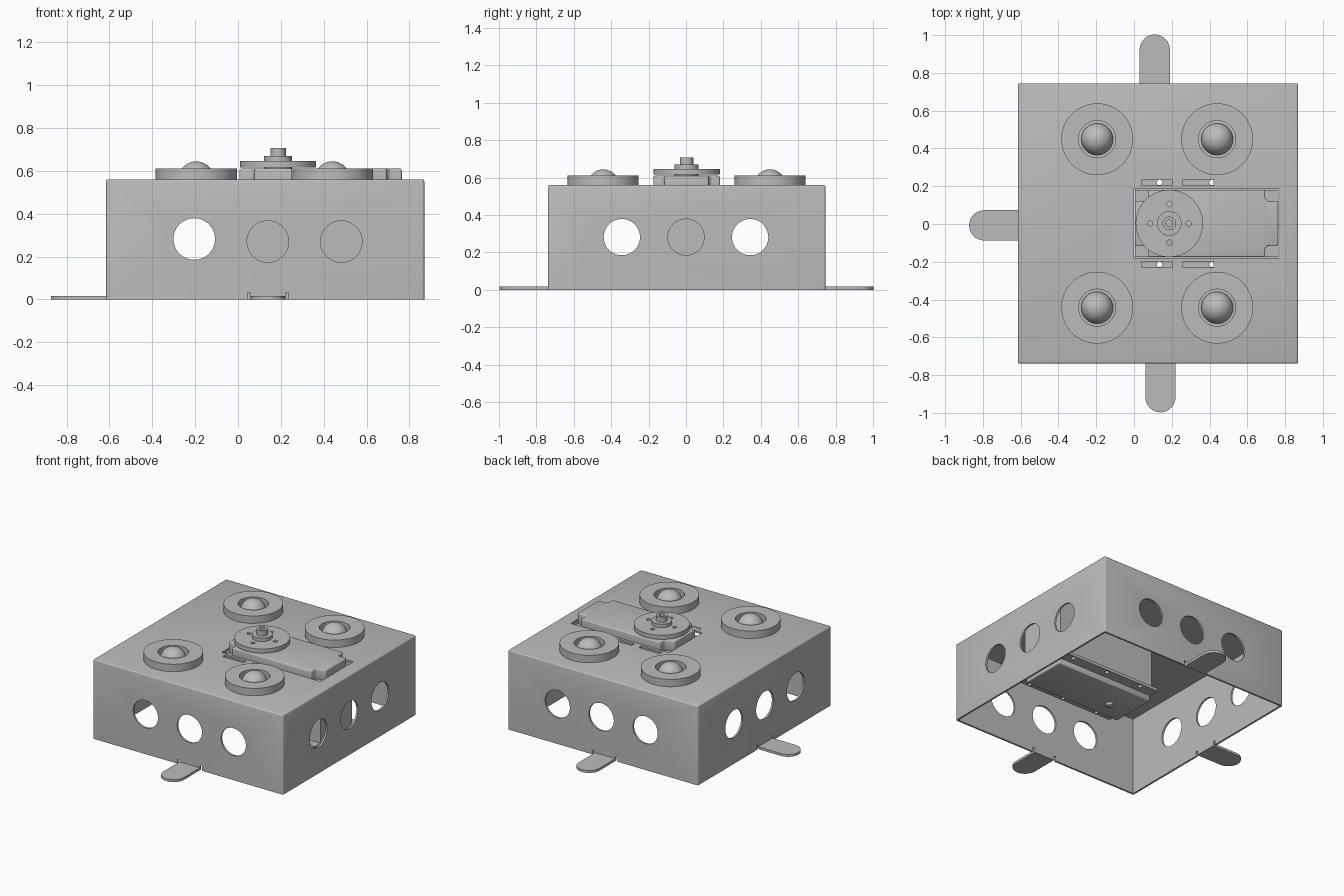
import bpy, bmesh, math
from mathutils import Matrix, Vector

if "Cube" in bpy.data.objects:
    bpy.data.objects.remove(bpy.data.objects["Cube"])

grey = bpy.data.materials.new("plain_grey")
grey.use_nodes = True
COL = (0.5, 0.5, 0.5, 1)
grey.diffuse_color = COL
grey.node_tree.nodes["Principled BSDF"].inputs["Base Color"].default_value = COL

CX, CY, HALF, TOP, WALL = 0.127, 0.003, 0.742, 0.56, 0.013


def add_box(bm, x0, x1, y0, y1, z0, z1):
    mid = Vector(((x0 + x1) / 2, (y0 + y1) / 2, (z0 + z1) / 2))
    m = Matrix.Translation(mid) @ Matrix.Diagonal((x1 - x0, y1 - y0, z1 - z0, 1))
    return bmesh.ops.create_cube(bm, size=1, matrix=m)["verts"]


def add_cyl(bm, pos, r, depth, axis="Z", seg=48):
    rot = {"Z": Matrix(), "X": Matrix.Rotation(math.pi / 2, 4, "Y"),
           "Y": Matrix.Rotation(math.pi / 2, 4, "X")}[axis]
    bmesh.ops.create_cone(bm, cap_ends=True, segments=seg, radius1=r, radius2=r,
                          depth=depth, matrix=Matrix.Translation(pos) @ rot)


def finish(bm, name, bevel=0, smooth=True):
    bmesh.ops.recalc_face_normals(bm, faces=bm.faces)
    me = bpy.data.meshes.new(name)
    bm.to_mesh(me)
    bm.free()
    ob = bpy.data.objects.new(name, me)
    bpy.context.collection.objects.link(ob)
    me.materials.append(grey)
    if bevel:
        mod = ob.modifiers.new("soft_edges", "BEVEL")
        mod.width, mod.segments, mod.limit_method = bevel, 3, "ANGLE"
        apply(ob, mod)
    if smooth:
        select(ob)
        bpy.ops.object.shade_smooth_by_angle(angle=math.radians(35))
    return ob


def select(ob):
    bpy.ops.object.select_all(action="DESELECT")
    ob.select_set(True)
    bpy.context.view_layer.objects.active = ob


def apply(ob, mod):
    select(ob)
    bpy.ops.object.modifier_apply(modifier=mod.name)


def cut(ob, bm):
    tool = finish(bm, "cutter", smooth=False)
    tool.hide_render = True
    mod = ob.modifiers.new("cut", "BOOLEAN")
    mod.object, mod.operation, mod.solver = tool, "DIFFERENCE", "EXACT"
    apply(ob, mod)
    bpy.data.objects.remove(tool)


def lathe(name, pos, profile, seg=64):
    bm = bmesh.new()
    vs = [bm.verts.new((r, 0, z)) for r, z in profile]
    es = [bm.edges.new(p) for p in zip(vs, vs[1:])]
    bmesh.ops.spin(bm, geom=vs + es, cent=(0, 0, 0), axis=(0, 0, 1),
                   angle=math.tau, steps=seg, use_duplicate=False)
    bmesh.ops.remove_doubles(bm, verts=bm.verts, dist=1e-4)
    bmesh.ops.translate(bm, verts=bm.verts, vec=pos)
    return finish(bm, name)


def prism(name, pts, z0, z1, bevel=0):
    bm = bmesh.new()
    face = bm.faces.new([bm.verts.new((x, y, z0)) for x, y in pts])
    new = bmesh.ops.extrude_face_region(bm, geom=[face])["geom"]
    bmesh.ops.translate(bm, vec=(0, 0, z1 - z0),
                        verts=[v for v in new if isinstance(v, bmesh.types.BMVert)])
    return finish(bm, name, bevel)


# Housing: open-bottomed box with softened outer edges
bm = bmesh.new()
add_box(bm, CX - HALF, CX + HALF, CY - HALF, CY + HALF, 0, TOP)
bot = [e for e in bm.edges if all(v.co.z < 0.01 for v in e.verts)]
bmesh.ops.bevel(bm, geom=[e for e in bm.edges if e not in bot], offset=0.01,
                segments=3, profile=0.5, affect="EDGES")
housing = finish(bm, "housing", smooth=False)
bm = bmesh.new()
inn = HALF - WALL
add_box(bm, CX - inn, CX + inn, CY - inn, CY + inn, -0.1, TOP - WALL)
cut(housing, bm)

# Three round openings in each wall
tabs = [("front_tab", (0.14, CY - HALF), -90), ("back_tab", (0.11, CY + HALF), 90),
        ("right_tab", (CX - HALF, -0.007), 180)]
bm = bmesh.new()
for k in (-1, 0, 1):
    off = 0.343 * k
    for s in (-1, 1):
        z = 0.27 if s < 0 and k >= 0 else 0.282
        add_cyl(bm, (0.139 + off, CY + s * HALF, z), 0.097, 0.1, "Y")
        add_cyl(bm, (CX + s * HALF, off, 0.282), 0.097, 0.1, "X")
# Relief slits beside each tab
for _, (x, y), ang in tabs:
    for s in (-1, 1):
        vs = add_box(bm, -0.05, 0.05, s * 0.088 - 0.007, s * 0.088 + 0.007, -0.05, 0.032)
        bmesh.ops.transform(bm, verts=vs, matrix=Matrix.Translation((x, y, 0))
                            @ Matrix.Rotation(math.radians(ang), 4, "Z"))
# Motor opening and mounting slots in the lid
add_box(bm, 0, 0.77, CY - 0.183, CY + 0.183, 0.5, 0.6)
for s in (-1, 1):
    for x0, x1 in ((0.04, 0.205), (0.258, 0.42)):
        add_box(bm, x0, x1, CY + s * 0.217 - 0.016, CY + s * 0.217 + 0.016, 0.5, 0.6)
cut(housing, bm)
select(housing)
bpy.ops.object.shade_smooth_by_angle(angle=math.radians(35))

# Round-ended tabs lying flat at the base
for name, (x, y), ang in tabs:
    reach = 1 - HALF - 0.08
    arc = [math.radians(a) for a in range(-90, 91, 9)]
    pts = [(-WALL, 0.08), (-WALL, -0.08)]
    pts += [(reach + 0.08 * math.cos(a), 0.08 * math.sin(a)) for a in arc]
    rot = Matrix.Rotation(math.radians(ang), 2)
    prism(name, [tuple(rot @ Vector(p) + Vector((x, y))) for p in pts], 0, 0.017)

# Four ball casters, each a raised ring around a ball
for i, x in enumerate((-0.195, 0.44)):
    for j, y in enumerate((-0.446, 0.446)):
        pos = (x, CY + y, TOP)
        tag = ("right", "left")[i] + "_" + ("front", "back")[j]
        lathe(tag + "_caster_ring", pos, [(0.098, 0.001), (0.098, 0.052), (0.19, 0.052), (0.19, 0)])
        arc = [math.radians(a) for a in range(0, 91, 6)]
        lathe(tag + "_caster_ball", pos, [(0.084 * math.cos(a), 0.084 * math.sin(a)) for a in arc])

# Motor body hanging through the lid
bm = bmesh.new()
add_box(bm, 0.006, 0.764, CY - 0.176, CY + 0.176, 0.1, 0.535)
finish(bm, "motor_body")
bm = bmesh.new()
add_box(bm, 0.006, 0.764, CY - 0.165, CY + 0.165, 0.06, 0.11)
add_cyl(bm, (0.18, CY - 0.03, 0.06), 0.028, 0.03)
finish(bm, "motor_base", 0.008)

# Motor top with notched corners
nx, ny = 0.07, 0.06
quarter = [(0.379, 0.178 - ny), (0.379 - nx + 0.015, 0.178 - ny),
           (0.379 - nx, 0.178 - ny + 0.015), (0.379 - nx, 0.178)]
outline = []
for sx, sy in ((1, 1), (-1, 1), (-1, -1), (1, -1)):
    part = quarter if sx * sy > 0 else quarter[::-1]
    outline += [(0.385 + sx * x, CY + sy * y) for x, y in part]
prism("motor_top", outline, 0.53, 0.61, 0.008)

# Mounting flanges along both sides of the motor, with screw holes
bm = bmesh.new()
add_box(bm, 0.006, 0.764, CY - 0.24, CY + 0.24, 0.1, 0.12)
flange = finish(bm, "mounting_flange", smooth=False)
bm = bmesh.new()
for x in (0.135, 0.412, 0.69):
    for s in (-1, 1):
        add_cyl(bm, (x, CY + s * 0.217, 0.11), 0.015, 0.1, seg=24)
cut(flange, bm)

# Output disc with four holes, hub and shaft
AX = 0.187
bm = bmesh.new()
add_cyl(bm, (AX, CY, 0.631), 0.178, 0.03, seg=64)
disc = finish(bm, "output_disc", smooth=False)
bm = bmesh.new()
for a in range(4):
    t = a * math.pi / 2
    add_cyl(bm, (AX + 0.102 * math.cos(t), CY + 0.102 * math.sin(t), 0.63), 0.014, 0.1, seg=24)
cut(disc, bm)
select(disc)
bpy.ops.object.shade_smooth_by_angle(angle=math.radians(35))
lathe("output_hub", (AX, CY, 0), [(0, 0.6), (0.065, 0.6), (0.065, 0.67), (0.036, 0.67),
                                  (0.036, 0.707), (0.018, 0.707), (0.018, 0.69), (0, 0.69)])
